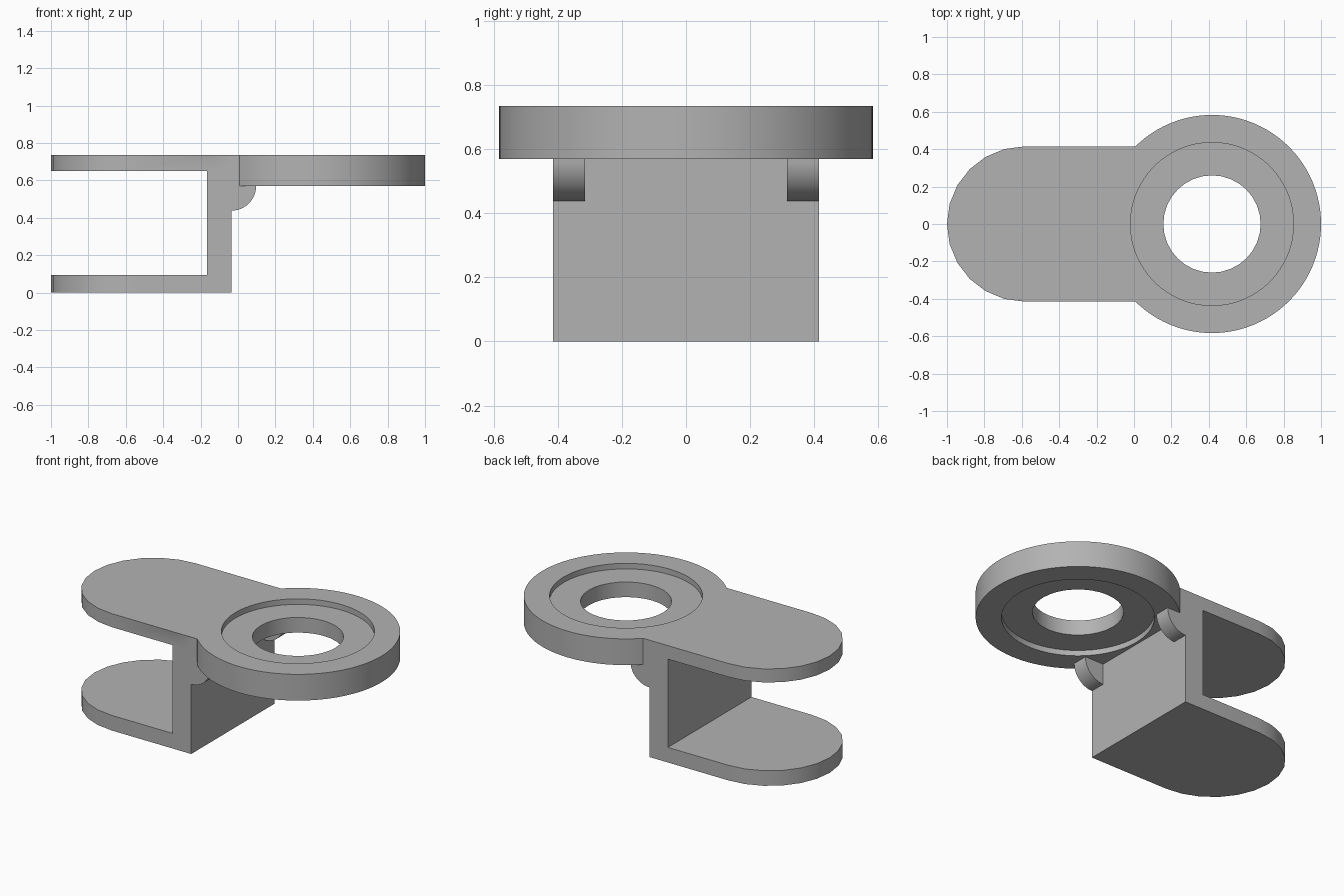
import bpy, bmesh, math
from mathutils import Vector

cube = bpy.data.objects.get("Cube")
if cube:
    bpy.data.objects.remove(cube, do_unlink=True)

grey = bpy.data.materials.new("plain grey")
grey.use_nodes = True
colour = (0.45, 0.45, 0.45, 1)
grey.diffuse_color = colour
grey.node_tree.nodes["Principled BSDF"].inputs["Base Color"].default_value = colour

HALF_W = 0.415             # half width of the bracket
TOP, RING_BOTTOM = 0.735, 0.57
RING_X, RING_R = 0.417, 0.583
WEB_L, WEB_R = -0.165, -0.035
LIP = 0.035                # depth of the seat recesses


def prism(name, outline, offset):
    """Extrude a closed outline of 3D points along an offset."""
    bm = bmesh.new()
    face = bm.faces.new([bm.verts.new(p) for p in outline])
    grown = bmesh.ops.extrude_face_region(bm, geom=[face])["geom"]
    bmesh.ops.translate(bm, vec=Vector(offset),
                        verts=[v for v in grown if isinstance(v, bmesh.types.BMVert)])
    bmesh.ops.recalc_face_normals(bm, faces=bm.faces)
    mesh = bpy.data.meshes.new(name)
    bm.to_mesh(mesh)
    bm.free()
    mesh.materials.append(grey)
    obj = bpy.data.objects.new(name, mesh)
    bpy.context.collection.objects.link(obj)
    return obj


def arc(radius, start, end, steps):
    return [(radius * math.cos(math.radians(start + (end - start) * i / steps)),
             radius * math.sin(math.radians(start + (end - start) * i / steps)))
            for i in range(steps + 1)]


def box(name, x0, x1, z0, z1):
    corners = [(x0, -HALF_W, z0), (x1, -HALF_W, z0), (x1, -HALF_W, z1), (x0, -HALF_W, z1)]
    return prism(name, corners, (0, 2 * HALF_W, 0))


def disc(name, radius, z0, z1, sides):
    points = [(RING_X + x, y, z0) for x, y in arc(radius, 0, 360, sides)[:-1]]
    return prism(name, points, (0, 0, z1 - z0))


def plate(name, right, z0, z1):
    """Flat arm with a rounded left end."""
    points = [(HALF_W - 1 + x, y, z0) for x, y in arc(HALF_W, 90, 270, 12)]
    points += [(right, -HALF_W, z0), (right, HALF_W, z0)]
    return prism(name, points, (0, 0, z1 - z0))


def gusset(name, y):
    """Quarter-round rib under the ring, sunk slightly into web and ring."""
    points = [(WEB_R + x, y, RING_BOTTOM + z) for x, z in arc(0.132, -90, 0, 12)]
    points += [(WEB_R + 0.132, y, RING_BOTTOM + 0.02),
               (WEB_R - 0.02, y, RING_BOTTOM + 0.02),
               (WEB_R - 0.02, y, RING_BOTTOM - 0.132)]
    return prism(name, points, (0, 0.1, 0))


def combine(target, other, operation):
    mod = target.modifiers.new(operation.lower(), "BOOLEAN")
    mod.operation = operation
    mod.solver = "EXACT"
    mod.object = other
    bpy.context.view_layer.objects.active = target
    bpy.ops.object.modifier_apply(modifier=mod.name)
    bpy.data.objects.remove(other, do_unlink=True)


# Solid parts joined into one bracket
bracket = disc("ring_bracket", RING_R, RING_BOTTOM, TOP, 96)
for part in (
    plate("upper_arm", 0.007, 0.65, TOP),
    box("web", WEB_L, WEB_R, 0, TOP),
    box("ring_root", WEB_L, 0.007, RING_BOTTOM, TOP),
    plate("lower_arm", WEB_R, 0, 0.095),
    gusset("front_gusset", -HALF_W),
    gusset("back_gusset", HALF_W - 0.1),
):
    combine(bracket, part, "UNION")

# Through hole and the seat recess on each side of the ring
for cutter in (
    disc("hole_cutter", 0.26, RING_BOTTOM - 0.1, TOP + 0.1, 32),
    disc("upper_seat_cutter", 0.436, TOP - LIP, TOP + 0.1, 64),
    disc("lower_seat_cutter", 0.436, RING_BOTTOM - 0.01, RING_BOTTOM + LIP, 64),
):
    combine(bracket, cutter, "DIFFERENCE")

bpy.ops.object.select_all(action="DESELECT")
bracket.select_set(True)
bpy.context.view_layer.objects.active = bracket
bpy.ops.object.shade_smooth_by_angle(angle=math.radians(30))
